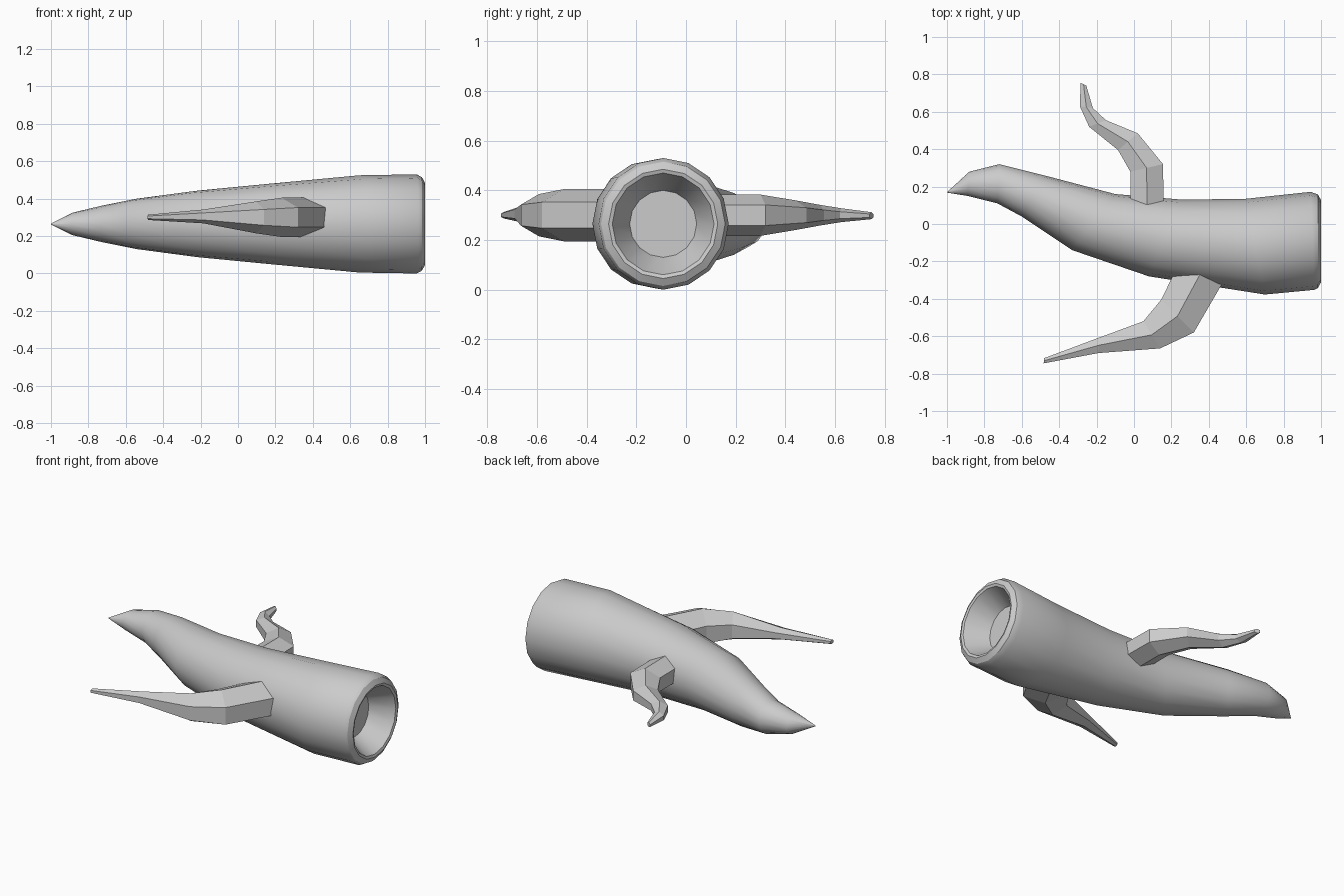
import bpy, bmesh
from math import sin, cos, pi

if "Cube" in bpy.data.objects:
    bpy.data.objects.remove(bpy.data.objects["Cube"])


def limb(name, sides, sections, phase, smooth):
    """Loft rings through sections (ax, ay, bx, by, z, rz); a and b are the plan-view edges."""
    bm = bmesh.new()
    rings = []
    widest = max(abs(cos(phase + 2 * pi * i / sides)) for i in range(sides))
    for ax, ay, bx, by, z, rz in sections:
        cx, cy, hx, hy = (ax + bx) / 2, (ay + by) / 2, (ax - bx) / 2, (ay - by) / 2
        ring = []
        for i in range(sides):
            t = phase + 2 * pi * i / sides
            c = cos(t) / widest
            ring.append(bm.verts.new((cx + hx * c, cy + hy * c, z + rz * sin(t))))
        rings.append(ring)
    for r, s in zip(rings, rings[1:]):
        for i in range(sides):
            j = (i + 1) % sides
            bm.faces.new((r[i], r[j], s[j], s[i]))
    bm.faces.new(rings[0][::-1])
    bm.faces.new(rings[-1])
    bmesh.ops.recalc_face_normals(bm, faces=bm.faces)
    mesh = bpy.data.meshes.new(name)
    bm.to_mesh(mesh)
    bm.free()
    ob = bpy.data.objects.new(name, mesh)
    bpy.context.collection.objects.link(ob)
    if smooth:
        bpy.context.view_layer.objects.active = ob
        ob.select_set(True)
        bpy.ops.object.shade_smooth_by_angle(angle=pi / 6)
        ob.select_set(False)
    return ob


# Curved trunk, pointed at one end
Z = 0.265
trunk = [
    (-0.998, 0.172, -1.0, 0.168, Z, 0.003),
    (-0.88, 0.28, -0.89, 0.15, Z, 0.06),
    (-0.72, 0.32, -0.73, 0.11, Z, 0.098),
    (-0.48, 0.26, -0.60, 0.04, Z, 0.135),
    (-0.10, 0.16, -0.33, -0.14, Z, 0.178),
    (0.26, 0.13, 0.08, -0.28, Z, 0.215),
    (0.60, 0.135, 0.70, -0.377, Z, 0.26),
    (0.945, 0.172, 0.965, -0.352, Z, 0.265),
]
# Rounded rim and hollow sawn end: (x, radius)
trunk += [(x, -0.092 + r, x, -0.092 - r, Z, r)
          for x, r in [(0.983, 0.25), (1.0, 0.22), (0.995, 0.205), (0.86, 0.135)]]
limb("trunk", 16, trunk, 0, True)

# Front branch
B = 0.30
limb("front_branch", 6, [
    (0.28, -0.13, 0.50, -0.27, B, 0.105),
    (0.145, -0.405, 0.32, -0.58, B, 0.105),
    (0.05, -0.52, 0.14, -0.665, B, 0.085),
    (-0.18, -0.605, -0.19, -0.69, 0.305, 0.037),
    (-0.48, -0.717, -0.483, -0.745, B, 0.014),
], pi / 2, False)

# Back branch
limb("back_branch", 6, [
    (-0.02, 0.02, 0.16, 0.02, B, 0.085),
    (-0.02, 0.28, 0.155, 0.32, B, 0.083),
    (-0.085, 0.395, 0.02, 0.485, B, 0.06),
    (-0.24, 0.52, -0.15, 0.555, B, 0.042),
    (-0.29, 0.63, -0.22, 0.62, B, 0.028),
    (-0.285, 0.755, -0.255, 0.74, 0.298, 0.014),
], pi / 2, False)
